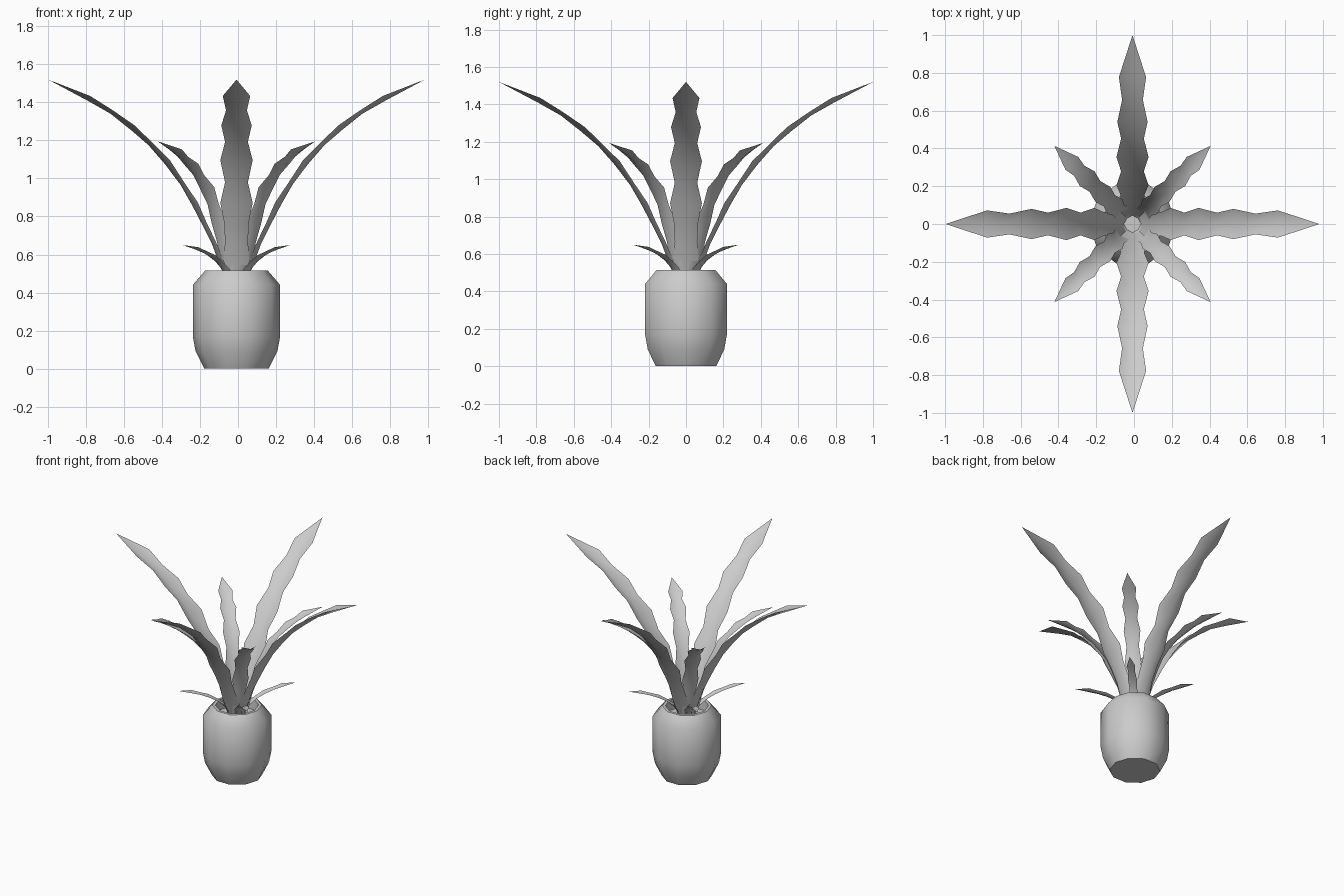
import bpy, bmesh
from math import cos, sin, pi, radians
from mathutils import Vector

cube = bpy.data.objects.get("Cube")
if cube:
    bpy.data.objects.remove(cube, do_unlink=True)

CENTRE = Vector((-0.008, 0, 0))

grey = bpy.data.materials.new("light_grey")
grey.use_nodes = True
grey.diffuse_color = (0.6, 0.6, 0.6, 1)
grey.node_tree.nodes["Principled BSDF"].inputs["Base Color"].default_value = (0.6, 0.6, 0.6, 1)


def finish(name, bm, angle):
    mesh = bpy.data.meshes.new(name)
    bm.to_mesh(mesh)
    bm.free()
    mesh.materials.append(grey)
    obj = bpy.data.objects.new(name, mesh)
    obj.location = CENTRE
    bpy.context.collection.objects.link(obj)
    bpy.ops.object.select_all(action="DESELECT")
    obj.select_set(True)
    bpy.context.view_layer.objects.active = obj
    bpy.ops.object.shade_smooth_by_angle(angle=radians(angle))
    return obj


def make_pot(profile, sides=10):
    """Lathe a profile of (radius, height) and cap both ends."""
    bm = bmesh.new()
    rings = [[bm.verts.new((r * cos(2 * pi * i / sides), r * sin(2 * pi * i / sides), z))
              for i in range(sides)] for r, z in profile]
    for low, high in zip(rings, rings[1:]):
        for i in range(sides):
            j = (i + 1) % sides
            bm.faces.new((low[i], low[j], high[j], high[i]))
    bm.faces.new(rings[0][::-1])
    bm.faces.new(rings[-1])
    return finish("pot", bm, 50)


def make_leaf(name, path, angle, fold, reach=1.0):
    """Wavy folded blade; path rows are (radius, height, half width)."""
    bm = bmesh.new()
    out = Vector((cos(angle), sin(angle), 0))
    side = Vector((-sin(angle), cos(angle), 0))
    rows = []
    for k, (r, z, w) in enumerate(path):
        a, b = path[max(k - 1, 0)], path[min(k + 1, len(path) - 1)]
        along = (out * (b[0] - a[0]) + Vector((0, 0, b[1] - a[1]))).normalized()
        inward = side.cross(along)
        if inward.z < 0:
            inward.negate()
        mid = out * r * reach + Vector((0, 0, z))
        lift = inward * fold * w
        if w:
            rows.append([bm.verts.new(p) for p in
                         (mid - side * w + lift, mid - lift * 0.3, mid + side * w + lift)])
        else:
            rows.append([bm.verts.new(mid)])
    for p, q in zip(rows, rows[1:]):
        for i in range(2):
            if len(q) == 1:
                bm.faces.new((p[i], q[0], p[i + 1]))
            else:
                bm.faces.new((p[i], q[i], q[i + 1], p[i + 1]))
    bmesh.ops.recalc_face_normals(bm, faces=bm.faces)
    if sum(f.normal.z for f in bm.faces) < 0:
        bmesh.ops.reverse_faces(bm, faces=bm.faces)
    return finish(name, bm, 60)


# Pot: rounded body, narrow rim and recessed inside
make_pot([(0.17, 0), (0.215, 0.09), (0.23, 0.17), (0.23, 0.44),
          (0.165, 0.515), (0.145, 0.515), (0.14, 0.44)])

# Blade paths, alternating wide and narrow sections
large = [(0.04, 0.44, 0.06), (0.08, 0.54, 0.07), (0.125, 0.66, 0.06), (0.175, 0.76, 0.065),
         (0.225, 0.86, 0.085), (0.29, 0.97, 0.06), (0.37, 1.08, 0.085), (0.46, 1.18, 0.06),
         (0.55, 1.26, 0.08), (0.66, 1.345, 0.055), (0.78, 1.415, 0.072), (0.99, 1.52, 0)]
medium = [(0.05, 0.44, 0.04), (0.09, 0.56, 0.045), (0.115, 0.66, 0.04), (0.145, 0.76, 0.055),
          (0.185, 0.86, 0.042), (0.235, 0.945, 0.056), (0.29, 1.01, 0.04),
          (0.35, 1.065, 0.055), (0.405, 1.105, 0.038), (0.46, 1.14, 0.048), (0.585, 1.195, 0)]
small = [(0.04, 0.44, 0.025), (0.09, 0.52, 0.03), (0.14, 0.56, 0.025), (0.19, 0.588, 0.03),
         (0.25, 0.612, 0.023), (0.31, 0.63, 0.027), (0.40, 0.65, 0)]

for n, place in enumerate(("left", "back", "right", "front")):
    make_leaf("large_leaf_" + place, large, n * pi / 2, 0.3, 1.0 if n % 2 == 0 else 1.01)
for n, place in enumerate(("back_left", "back_right", "front_right", "front_left")):
    turn = pi / 4 + n * pi / 2
    make_leaf("medium_leaf_" + place, medium, turn, 0.3)
    make_leaf("small_leaf_" + place, small, turn, 0.3)
